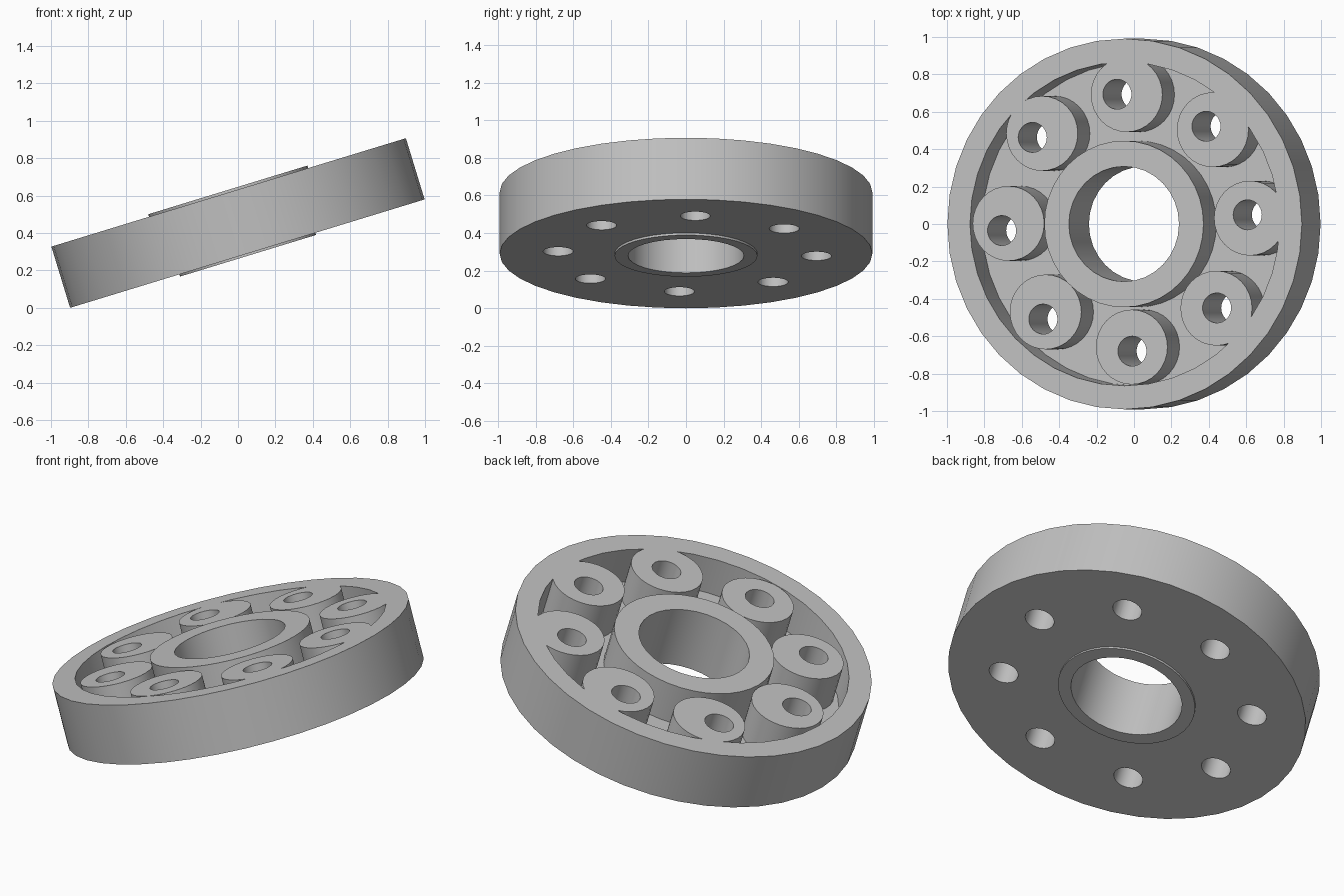
import bpy
from math import radians, cos, sin, tau
from mathutils import Matrix

cube = bpy.data.objects.get("Cube")
if cube:
    bpy.data.objects.remove(cube, do_unlink=True)

# Main sizes, measured along the disc's own axis
OUTER, RIM, HUB, COLLAR, BORE = 0.991, 0.865, 0.445, 0.38, 0.308
THICK, FLOOR = 0.342, 0.12
BOSS, HOLE, COUNT = 0.2, 0.08, 8
TILT = radians(17)

steel = bpy.data.materials.new("plain grey")
steel.use_nodes = True
grey = (0.53, 0.53, 0.53, 1)
steel.diffuse_color = grey
steel.node_tree.nodes["Principled BSDF"].inputs["Base Color"].default_value = grey


def cylinder(name, radius, z0, z1, x=0, y=0, sides=32):
    bpy.ops.mesh.primitive_cylinder_add(vertices=sides, radius=radius, depth=z1 - z0,
                                        location=(x, y, (z0 + z1) / 2))
    obj = bpy.context.object
    obj.name = name
    obj.data.materials.append(steel)
    return obj


def ring_of(name, radius, z0, z1, circle, phase, cx, cy):
    """Equal cylinders spaced around a circle."""
    return [cylinder(name, radius, z0, z1,
                     cx + circle * cos(phase + tau * i / COUNT),
                     cy + circle * sin(phase + tau * i / COUNT))
            for i in range(COUNT)]


def combine(target, tools, operation):
    """Apply a boolean with each tool, then remove the tool."""
    bpy.context.view_layer.objects.active = target
    for tool in tools:
        tool.hide_render = True
        mod = target.modifiers.new("bool", 'BOOLEAN')
        mod.operation, mod.object, mod.solver = operation, tool, 'EXACT'
        bpy.ops.object.modifier_apply(modifier=mod.name)
        bpy.data.objects.remove(tool, do_unlink=True)


# Disc with a raised rim around a pocket
plate = cylinder("pocketed_disc", OUTER, 0, THICK, sides=40)
combine(plate, [cylinder("pocket_cutter", RIM, FLOOR, THICK + 0.1, sides=40)], 'DIFFERENCE')

# Central hub, lower collar and slightly off-centre bosses
combine(plate, [cylinder("hub", HUB, FLOOR / 2, THICK + 0.014, sides=40),
                cylinder("collar", COLLAR, -0.012, FLOOR / 2 + 0.02, sides=40)], 'UNION')
combine(plate, ring_of("boss", BOSS, FLOOR / 2, THICK, 0.675, radians(1.2), 0.025, 0.017), 'UNION')

# Bore and bolt holes
combine(plate, [cylinder("bore_cutter", BORE, -0.2, 0.6)], 'DIFFERENCE')
combine(plate, ring_of("bolt_hole_cutter", HOLE, -0.2, 0.6, 0.688, radians(3.5), 0, 0.007), 'DIFFERENCE')

# Tilt the disc so its right edge is raised and its lowest edge rests on the ground
plate.data.transform(plate.matrix_world)
plate.matrix_world = Matrix.Identity(4)
plate.data.transform(Matrix.Translation((THICK / 2 * sin(TILT), 0, OUTER * sin(TILT)))
                     @ Matrix.Rotation(-TILT, 4, 'Y'))

bpy.ops.object.select_all(action='DESELECT')
plate.select_set(True)
bpy.context.view_layer.objects.active = plate
bpy.ops.object.shade_smooth_by_angle(angle=radians(30))
